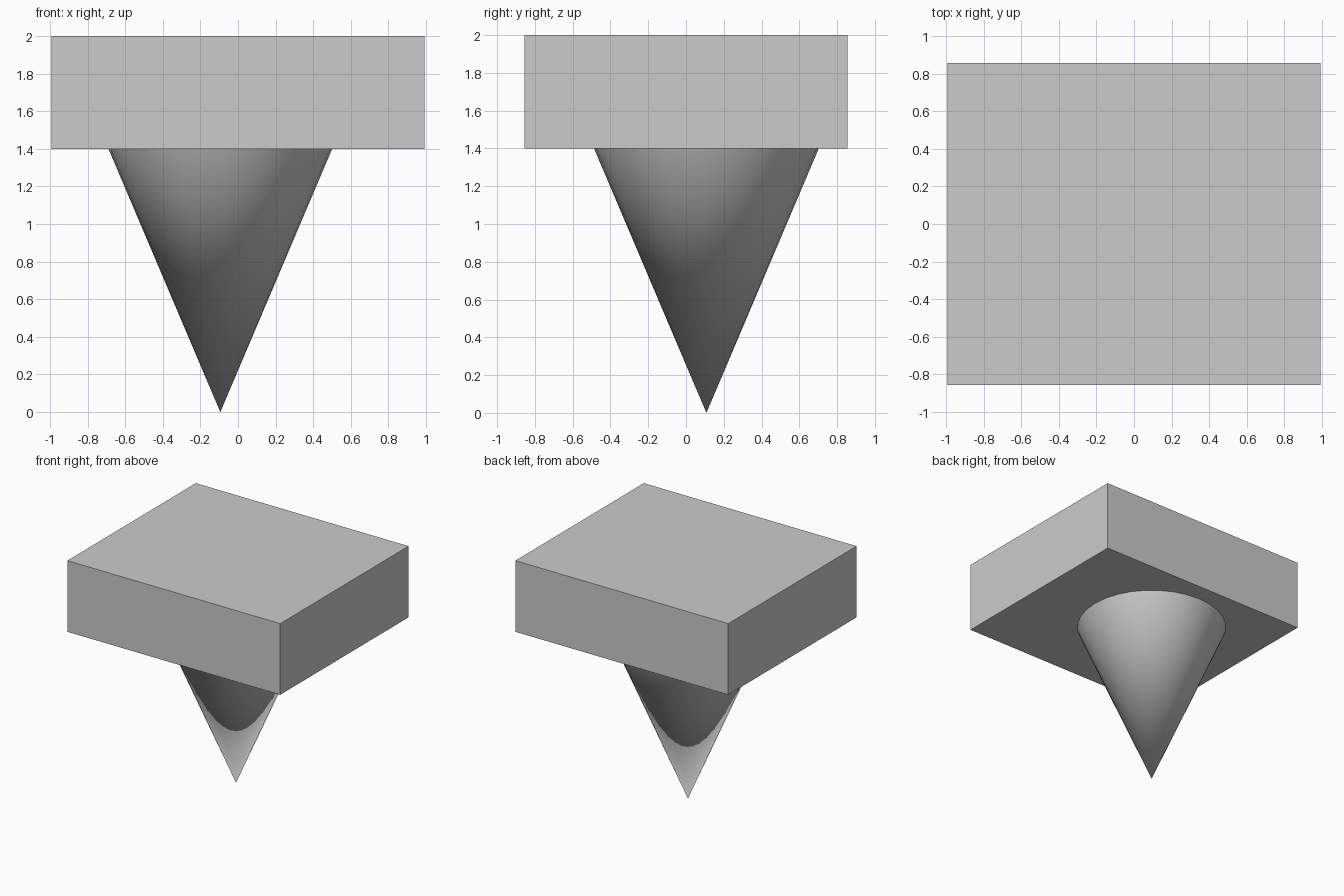
import bpy
import math

if "Cube" in bpy.data.objects:
    bpy.data.objects.remove(bpy.data.objects["Cube"])

# Flat rectangular block on top
bpy.ops.mesh.primitive_cube_add(size=1, location=(0, 0, 1.7))
block = bpy.context.object
block.name = "top_block"
block.scale = (1.985, 1.71, 0.6)
bpy.ops.object.transform_apply(location=False, rotation=False, scale=True)

# Off-centre cone pointing down, its base against the block
bpy.ops.mesh.primitive_cone_add(vertices=32, radius1=0.0, radius2=0.595, depth=1.4,
                                location=(-0.094, 0.108, 0.7))
cone = bpy.context.object
cone.name = "pointed_cone"
bpy.ops.object.shade_smooth_by_angle(angle=math.radians(30))
